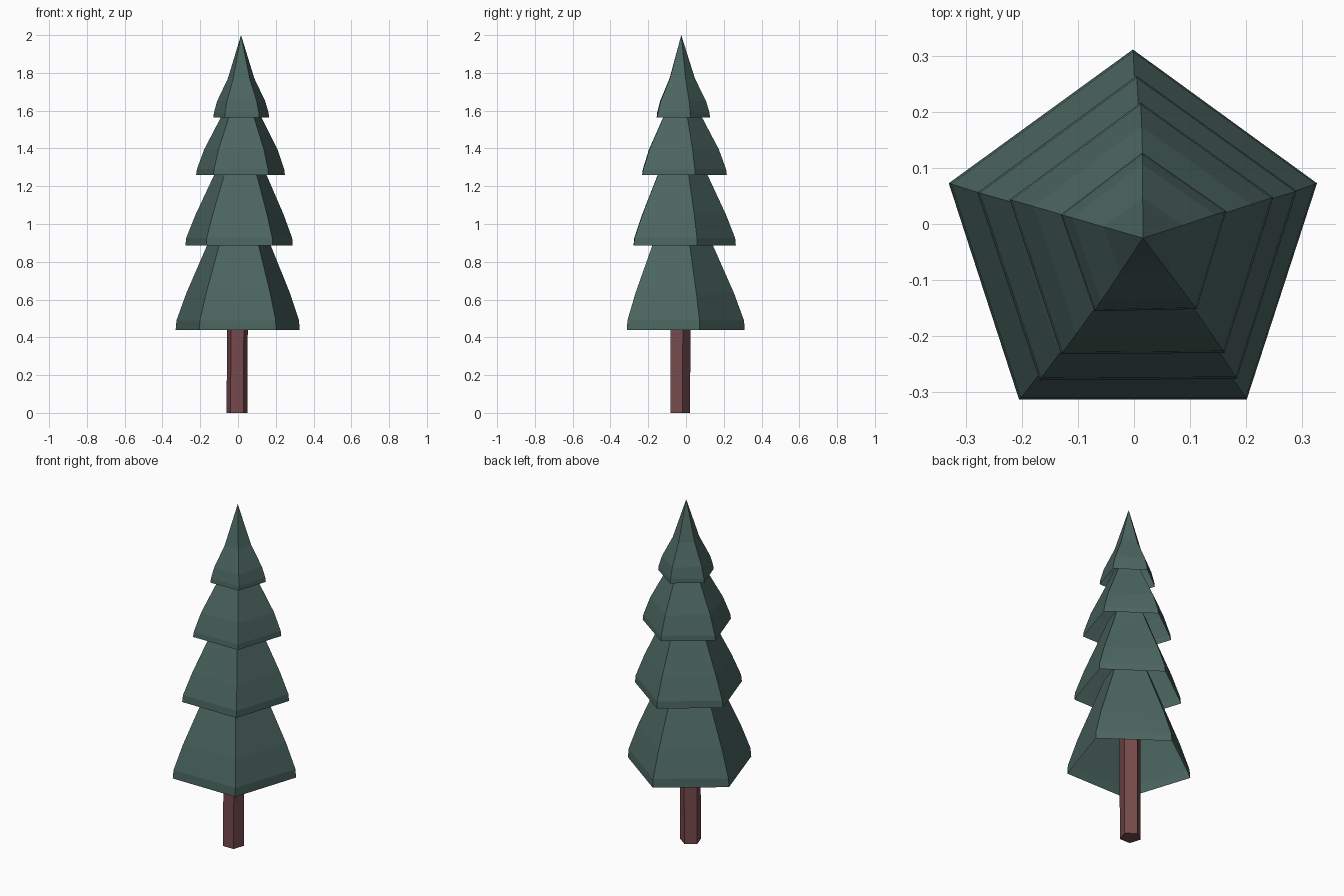
import bpy, bmesh
from math import sin, cos, pi, radians

if "Cube" in bpy.data.objects:
    bpy.data.objects.remove(bpy.data.objects["Cube"])


def material(name, color):
    m = bpy.data.materials.new(name)
    m.diffuse_color = (*color, 1)
    m.use_nodes = True
    m.node_tree.nodes["Principled BSDF"].inputs["Base Color"].default_value = m.diffuse_color
    return m


def ring_part(name, rings, mat, turn=0, cap_bottom=False, cap_top=False):
    """Five-sided skin through rings of (x, y, z, radius); radius 0 makes a tip."""
    bm = bmesh.new()
    loops = []
    for x, y, z, r in rings:
        if r == 0:
            loops.append([bm.verts.new((x, y, z))] * 5)
            continue
        angles = [pi / 2 + radians(turn) + i * 2 * pi / 5 for i in range(5)]
        loops.append([bm.verts.new((x + r * cos(a), y + r * sin(a), z)) for a in angles])
    for low, high in zip(loops, loops[1:]):
        for i in range(5):
            j = (i + 1) % 5
            face = [low[i], low[j], high[j], high[i]]
            bm.faces.new(list(dict.fromkeys(face)))
    if cap_bottom:
        bm.faces.new(loops[0][::-1])
    if cap_top:
        bm.faces.new(loops[-1])
    mesh = bpy.data.meshes.new(name)
    bm.to_mesh(mesh)
    bm.free()
    mesh.materials.append(mat)
    obj = bpy.data.objects.new(name, mesh)
    bpy.context.collection.objects.link(obj)
    return obj


green = material("needles", (0.07, 0.13, 0.115))
brown = material("bark", (0.18, 0.068, 0.073))

# Trunk, running up inside the lowest skirt
ring_part("trunk", [(-0.005, -0.036, 0, 0.058), (-0.002, -0.034, 0.85, 0.058)],
          brown, cap_bottom=True, cap_top=True)

# Branch skirts, hollow underneath: (bottom centre x, y), turn, (z, radius) profile
tiers = [
    ((-0.002, -0.034), 0.0, [(0.44, 0.345), (0.49, 0.341), (0.635, 0.288), (0.885, 0.178), (0.98, 0.137)]),
    ((0.006, -0.035), 0.3, [(0.885, 0.299), (0.925, 0.295), (1.05, 0.245), (1.255, 0.148), (1.34, 0.11)]),
    ((0.014, -0.031), 0.5, [(1.26, 0.247), (1.29, 0.243), (1.395, 0.204), (1.565, 0.113), (1.63, 0.08)]),
    ((0.018, -0.028), 1.2, [(1.565, 0.155), (1.59, 0.152), (1.65, 0.134), (1.77, 0.074), (2.0, 0)]),
]
tip = (0.016, -0.025)
for n, ((x, y), turn, profile) in enumerate(tiers):
    nx, ny = tiers[n + 1][0] if n < 3 else tip
    z0, z1 = profile[0][0], profile[-1][0]
    rings = []
    for z, r in profile:
        t = (z - z0) / (z1 - z0)
        rings.append((x + (nx - x) * t, y + (ny - y) * t, z, r))
    ring_part(f"branch_tier_{n + 1}", rings, green, turn)
